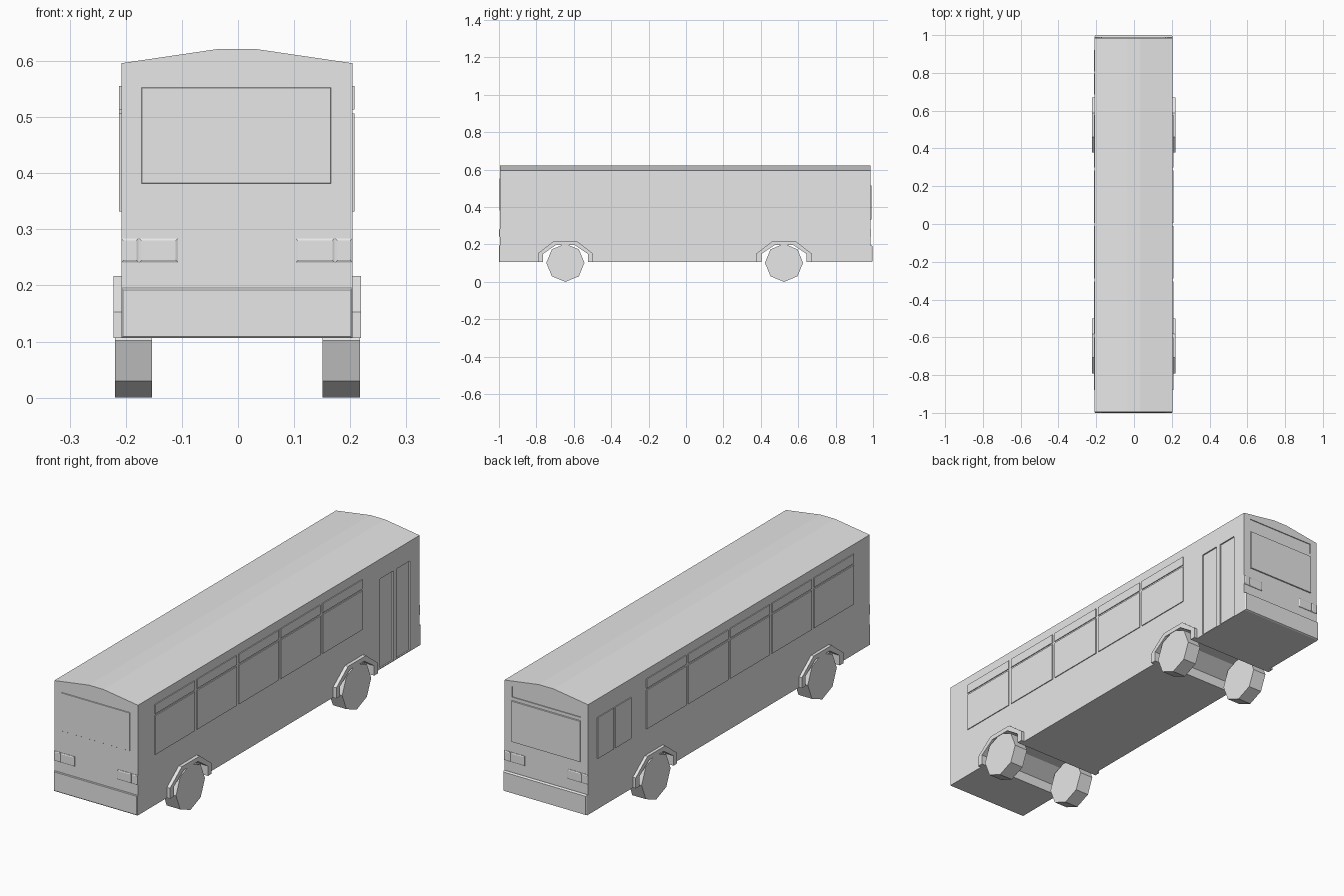
import bpy, bmesh, math
from mathutils import Vector

cube = bpy.data.objects.get("Cube")
if cube:
    bpy.data.objects.remove(cube, do_unlink=True)

# single body colour
grey = bpy.data.materials.new("light_grey")
grey.use_nodes = True
grey.diffuse_color = (0.8, 0.8, 0.8, 1)
grey.node_tree.nodes["Principled BSDF"].inputs["Base Color"].default_value = (0.8, 0.8, 0.8, 1)

LEFT, RIGHT = -0.208, 0.204      # body sides
REAR, NOSE = -0.995, 0.986       # body ends
MID = (LEFT + RIGHT) / 2
FLOOR, EAVE, TOP = 0.106, 0.596, 0.621
AXLES = {"rear": -0.645, "front": 0.524}


def finish(name, bm):
    bmesh.ops.recalc_face_normals(bm, faces=bm.faces)
    mesh = bpy.data.meshes.new(name)
    bm.to_mesh(mesh)
    bm.free()
    mesh.materials.append(grey)
    obj = bpy.data.objects.new(name, mesh)
    bpy.context.collection.objects.link(obj)
    return obj


def extrude(name, points, offset):
    """Closed outline pushed along an offset."""
    bm = bmesh.new()
    face = bm.faces.new([bm.verts.new(p) for p in points])
    out = bmesh.ops.extrude_face_region(bm, geom=[face])
    verts = [g for g in out["geom"] if isinstance(g, bmesh.types.BMVert)]
    bmesh.ops.translate(bm, verts=verts, vec=Vector(offset))
    return finish(name, bm)


def box(name, x, y, z):
    return extrude(name, [(x[0], y[0], z[0]), (x[1], y[0], z[0]),
                          (x[1], y[0], z[1]), (x[0], y[0], z[1])], (0, y[1] - y[0], 0))


def end_plate(name, x, z, end, depth, slope):
    """Raised plate with sloped edges on the nose (end=1) or rear (end=-1)."""
    y = NOSE if end > 0 else REAR
    bm = bmesh.new()
    rings = []
    for inset, d in ((0, -0.002), (0, depth * 0.5), (slope, depth)):
        a, b, c, e = x[0] + inset, x[1] - inset, z[0] + inset, z[1] - inset
        rings.append([bm.verts.new((px, y + end * d, pz))
                      for px, pz in ((a, c), (b, c), (b, e), (a, e))])
    for low, high in zip(rings, rings[1:]):
        for i in range(4):
            j = (i + 1) % 4
            bm.faces.new((low[i], low[j], high[j], high[i]))
    bm.faces.new(rings[0])
    bm.faces.new(rings[-1])
    return finish(name, bm)


def cut(target, cutter):
    cutter.hide_render = True
    cutter.hide_viewport = True
    cutter.display_type = 'WIRE'
    mod = target.modifiers.new(cutter.name, 'BOOLEAN')
    mod.operation = 'DIFFERENCE'
    mod.solver = 'EXACT'
    mod.object = cutter


def arch(half, flat, shoulder, top, bottom):
    """Half octagon outline in (y, z)."""
    return [(-half, bottom), (-half, shoulder), (-flat, top),
            (flat, top), (half, shoulder), (half, bottom)]


# body shell with a shallow peaked roof
section = [(LEFT, FLOOR), (RIGHT, FLOOR), (RIGHT, EAVE),
           (MID + 0.036, TOP), (MID - 0.036, TOP), (LEFT, EAVE)]
body = extrude("body", [(x, REAR, z) for x, z in section], (0, NOSE - REAR, 0))

# wheel arches, fenders and wheels
for end, cy in AXLES.items():
    tunnel = arch(0.12, 0.05, 0.15, 0.197, 0.05)
    cut(body, extrude(end + "_arch_cutter", [(-0.3, cy + y, z) for y, z in tunnel], (0.6, 0, 0)))
    rim = arch(0.146, 0.063, 0.153, 0.217, FLOOR) + arch(0.12, 0.05, 0.15, 0.197, FLOOR)[::-1]
    for side, inner, outer, w0, w1 in (("left", RIGHT - 0.012, 0.2195, 0.151, 0.2175),
                                       ("right", LEFT + 0.012, -0.2215, -0.153, -0.2195)):
        extrude(f"{end}_{side}_fender", [(inner, cy + y, z) for y, z in rim],
                (outer - inner, 0, 0))
        tyre = [(w0, cy + 0.102 * math.cos(a), 0.102 + 0.102 * math.sin(a))
                for a in (i * math.pi / 4 for i in range(8))]
        extrude(f"{end}_{side}_wheel", tyre, (w1 - w0, 0, 0))

# recessed folding door leaves
for i, (y0, y1) in enumerate(((0.706, 0.802), (0.824, 0.917))):
    cut(body, box(f"door_cutter_{i}", (RIGHT - 0.006, 0.3), (y0, y1), (FLOOR + 0.004, 0.508)))

# side windows: tall lower pane with a narrow vent above
for side, x in (("left", (RIGHT - 0.002, RIGHT + 0.004)), ("right", (LEFT - 0.004, LEFT + 0.002))):
    for i in range(5):
        y0 = -0.878 + i * 0.2945
        box(f"{side}_window_{i}", x, (y0, y0 + 0.278), (0.332, 0.506))
        box(f"{side}_vent_{i}", x, (y0, y0 + 0.278), (0.514, 0.555))

# split driver window
for i, (y0, y1) in enumerate(((0.686, 0.797), (0.808, 0.922))):
    box(f"driver_window_{i}", (LEFT - 0.004, LEFT + 0.002), (y0, y1), (0.332, 0.515))

# end glazing
end_plate("windshield", (-0.172, 0.166), (0.332, 0.515), 1, 0.005, 0.001)
end_plate("rear_window", (-0.172, 0.166), (0.382, 0.553), -1, 0.003, 0.001)
cut(body, box("sign_cutter", (-0.172, 0.166), (NOSE - 0.004, NOSE + 0.1), (0.53, 0.578)))

# lamps and bumpers on both ends
for name, end, depth in (("front", 1, 0.012), ("rear", -1, 0.005)):
    end_plate(name + "_bumper", (LEFT, RIGHT), (FLOOR, 0.195), end, depth, 0.003)
    for i, s in enumerate((-1, 1)):
        for part, near, far in (("outer", 0.175, 0.206), ("inner", 0.105, 0.174)):
            x = sorted((MID + s * near, MID + s * far))
            end_plate(f"{name}_{part}_lamp_{i}", x, (0.241, 0.284), end, 0.004, 0.004)
